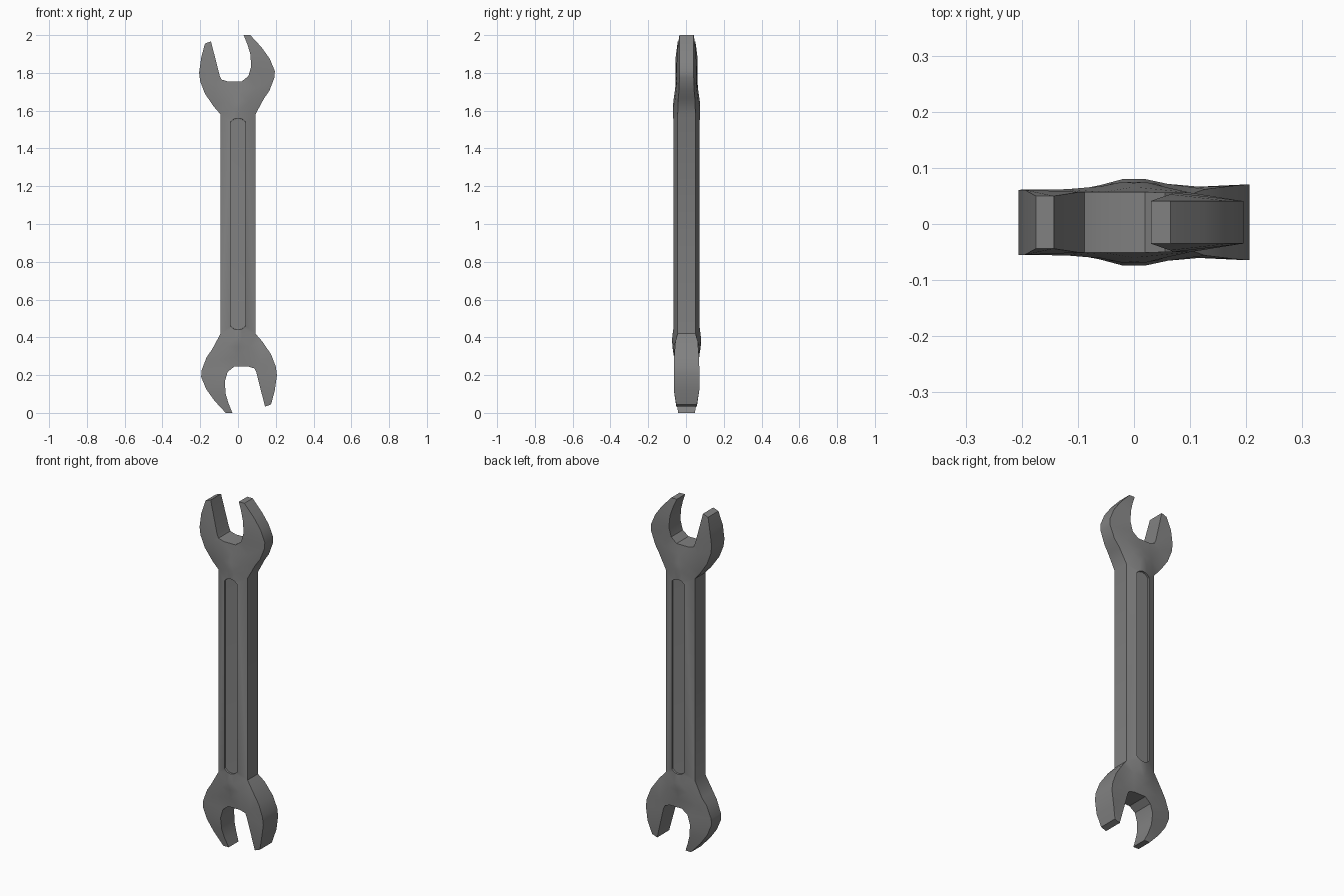
import bpy, bmesh, math
from mathutils import Vector
from mathutils.geometry import delaunay_2d_cdt

if "Cube" in bpy.data.objects:
    bpy.data.objects.remove(bpy.data.objects["Cube"])

# Upper half outline: x, z, half thickness (right shaft corner round to the left one)
head = [
    (.092, 1.58, .047), (.138, 1.665, .044), (.166, 1.705, .04), (.193, 1.775, .038),
    (.195, 1.81, .038), (.168, 1.875, .038), (.125, 1.935, .038), (.065, 2.0, .038),
    (.03, 2.0, .038), (.05, 1.95, .045), (.065, 1.9, .05), (.07, 1.835, .053),
    (.055, 1.783, .053), (.02, 1.755, .054), (-.055, 1.755, .054), (-.088, 1.765, .054),
    (-.097, 1.785, .054), (-.143, 1.967, .047), (-.175, 1.955, .047), (-.195, 1.88, .058),
    (-.206, 1.80, .058), (-.2, 1.755, .058), (-.175, 1.69, .056), (-.127, 1.62, .051),
    (-.092, 1.58, .047),
]
# Raised crest of the neck and end of the grip groove
crest = [(.02, 1.61, .072), (-.02, 1.61, .072), (0, 1.65, .07), (.06, 1.65, .062),
         (-.06, 1.65, .064), (0, 1.70, .063), (.1, 1.72, .053), (-.12, 1.74, .059)]
groove = [(.04, 1.54, .069), (.022, 1.555, .07), (0, 1.56, .071),
          (-.022, 1.555, .07), (-.04, 1.54, .069)]


def turned(points, thicker):
    """Same points turned half a turn for the lower end, slightly thicker."""
    return [(-x, 2 - z, t * thicker) for x, z, t in points]


lower = turned(head, 1.16)
lower[0] = (*lower[0][:2], .047)
lower[-1] = (*lower[-1][:2], .047)
outline = head + lower
panel = groove + turned(groove, 1)
inner = crest + turned(crest, 1.07)
pts = outline + panel + inner
n, m = len(outline), len(panel)
edges = [(i, (i + 1) % n) for i in range(n)]
edges += [(n + i, n + (i + 1) % m) for i in range(m)]

# Triangulate the flat shape
co, _, tris, orig, _, _ = delaunay_2d_cdt(
    [Vector((x, z)) for x, z, t in pts], edges, [], 1, 1e-6)
where = {k: i for i, ids in enumerate(orig) for k in ids}
panel_ids = {where[n + i] for i in range(m)}

# Front and back skins, then the rim
bm = bmesh.new()
skins, panels = [], []
for s in (-1, 1):
    vs = [bm.verts.new((c.x, .003 + s * pts[orig[i][0]][2], c.y)) for i, c in enumerate(co)]
    sel = []
    for f in tris:
        face = bm.faces.new([vs[i] for i in f])
        if all(i in panel_ids for i in f):
            sel.append(face)
    skins.append(vs)
    panels.append(sel)
for i in range(n):
    a, b = where[i], where[(i + 1) % n]
    bm.faces.new((skins[0][a], skins[0][b], skins[1][b], skins[1][a]))
loose = [v for v in bm.verts if not v.link_faces]
bmesh.ops.delete(bm, geom=loose, context='VERTS')
bmesh.ops.recalc_face_normals(bm, faces=bm.faces[:])

# Shallow grip groove on both sides
for sel in panels:
    bmesh.ops.inset_region(bm, faces=sel, thickness=.0005, depth=-.01, use_even_offset=True)

mesh = bpy.data.meshes.new("wrench")
bm.to_mesh(mesh)
bm.free()
wrench = bpy.data.objects.new("wrench", mesh)
bpy.context.collection.objects.link(wrench)

# Dark steel
steel = bpy.data.materials.new("dark_steel")
steel.diffuse_color = (.22, .22, .22, 1)
steel.use_nodes = True
steel.node_tree.nodes["Principled BSDF"].inputs["Base Color"].default_value = steel.diffuse_color
mesh.materials.append(steel)

bpy.context.view_layer.objects.active = wrench
wrench.select_set(True)
bpy.ops.object.shade_smooth_by_angle(angle=math.radians(30))
